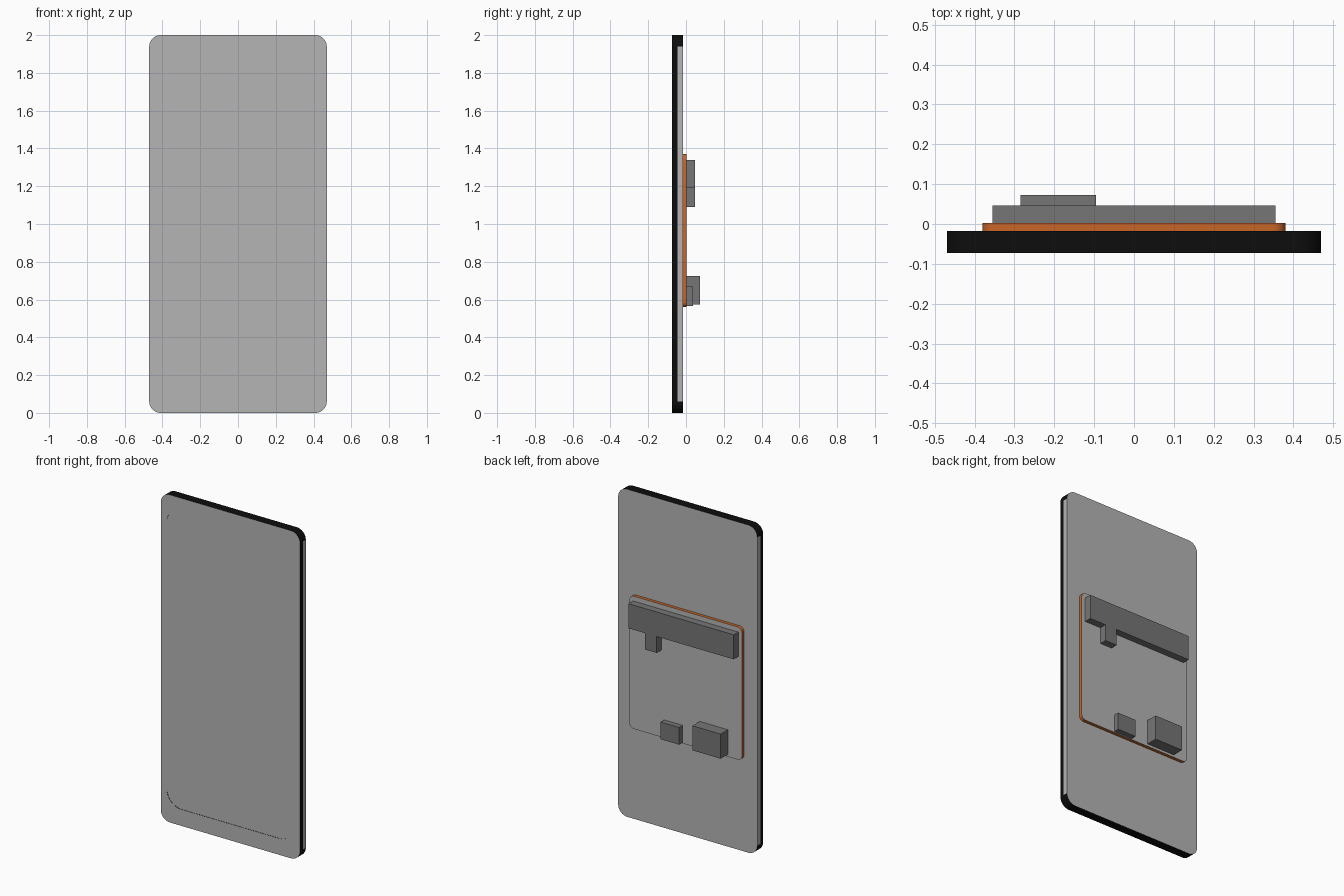
import bpy, bmesh
from math import sin, cos, pi

cube = bpy.data.objects.get("Cube")
if cube:
    bpy.data.objects.remove(cube, do_unlink=True)


def material(name, rgb):
    m = bpy.data.materials.new(name)
    m.use_nodes = True
    m.diffuse_color = (*rgb, 1)
    m.node_tree.nodes["Principled BSDF"].inputs["Base Color"].default_value = (*rgb, 1)
    return m


GREY = material("light grey", (0.46, 0.46, 0.46))
BLACK = material("black", (0.004, 0.004, 0.004))
ORANGE = material("copper orange", (0.58, 0.13, 0.02))
DARK = material("dark grey", (0.18, 0.18, 0.18))


def rounded_ring(bm, half_w, z0, z1, r, y, steps=8):
    """Rounded rectangle of vertices in the xz plane."""
    verts = []
    corners = [(half_w - r, z1 - r), (r - half_w, z1 - r),
               (r - half_w, z0 + r), (half_w - r, z0 + r)]
    for q, (cx, cz) in enumerate(corners):
        for i in range(steps + 1):
            a = (q + i / steps) * pi / 2
            verts.append(bm.verts.new((cx + r * cos(a), y, cz + r * sin(a))))
    return verts


def loft(name, rings, mats, paint):
    """Join rings from front to back, cap both ends, colour faces by a rule."""
    bm = bmesh.new()
    loops = [rounded_ring(bm, *ring) for ring in rings]
    for a, b in zip(loops, loops[1:]):
        n = len(a)
        for i in range(n):
            j = (i + 1) % n
            bm.faces.new((a[i], a[j], b[j], b[i]))
    bm.faces.new(loops[0])
    bm.faces.new(loops[-1])
    bmesh.ops.recalc_face_normals(bm, faces=bm.faces[:])
    bm.normal_update()
    for f in bm.faces:
        f.material_index = paint(f.normal, f.calc_center_median())
    mesh = bpy.data.meshes.new(name)
    bm.to_mesh(mesh)
    bm.free()
    for m in mats:
        mesh.materials.append(m)
    obj = bpy.data.objects.new(name, mesh)
    bpy.context.collection.objects.link(obj)
    bpy.ops.object.select_all(action="DESELECT")
    obj.select_set(True)
    bpy.context.view_layer.objects.active = obj
    bpy.ops.object.shade_smooth_by_angle(angle=0.5)
    return obj


def box(name, x0, x1, z0, z1, y1, y0=0.0):
    bpy.ops.mesh.primitive_cube_add(size=1, location=((x0 + x1) / 2, (y0 + y1) / 2, (z0 + z1) / 2))
    obj = bpy.context.object
    obj.name = name
    obj.scale = (x1 - x0, y1 - y0, z1 - z0)
    obj.data.materials.append(DARK)


# Slab: grey faces, black rim, grey band along the rear of the straight sides
def slab_paint(n, c):
    if abs(n.y) > 0.5 or abs(c.x) < 0.44:
        return 0 if abs(n.y) > 0.5 else 1
    if abs(n.x) > 0.999 and c.y > -0.045:
        return 0
    return 1


panel = (0.43, 0.1, 1.93, 0.1)
outer = (0.47, 0, 2, 0.06)
loft("display_slab",
     [(*panel, -0.071), (*panel, -0.073), (*outer, -0.073), (*outer, -0.045), (*outer, -0.017)],
     [GREY, BLACK], slab_paint)

# Rear board: grey face with an orange edge
board = (0.38, 0.56, 1.37, 0.03)
loft("rear_board", [(*board, -0.018), (*board, 0.003)], [GREY, ORANGE],
     lambda n, c: 0 if abs(n.y) > 0.5 else 1)

# Blocks on the board
box("connector_bar", -0.355, 0.355, 1.19, 1.34, 0.047)
box("connector_tab", 0.165, 0.245, 1.09, 1.19, 0.047)
box("large_block", -0.285, -0.095, 0.575, 0.725, 0.073)
box("small_block", 0.02, 0.145, 0.565, 0.67, 0.037)
